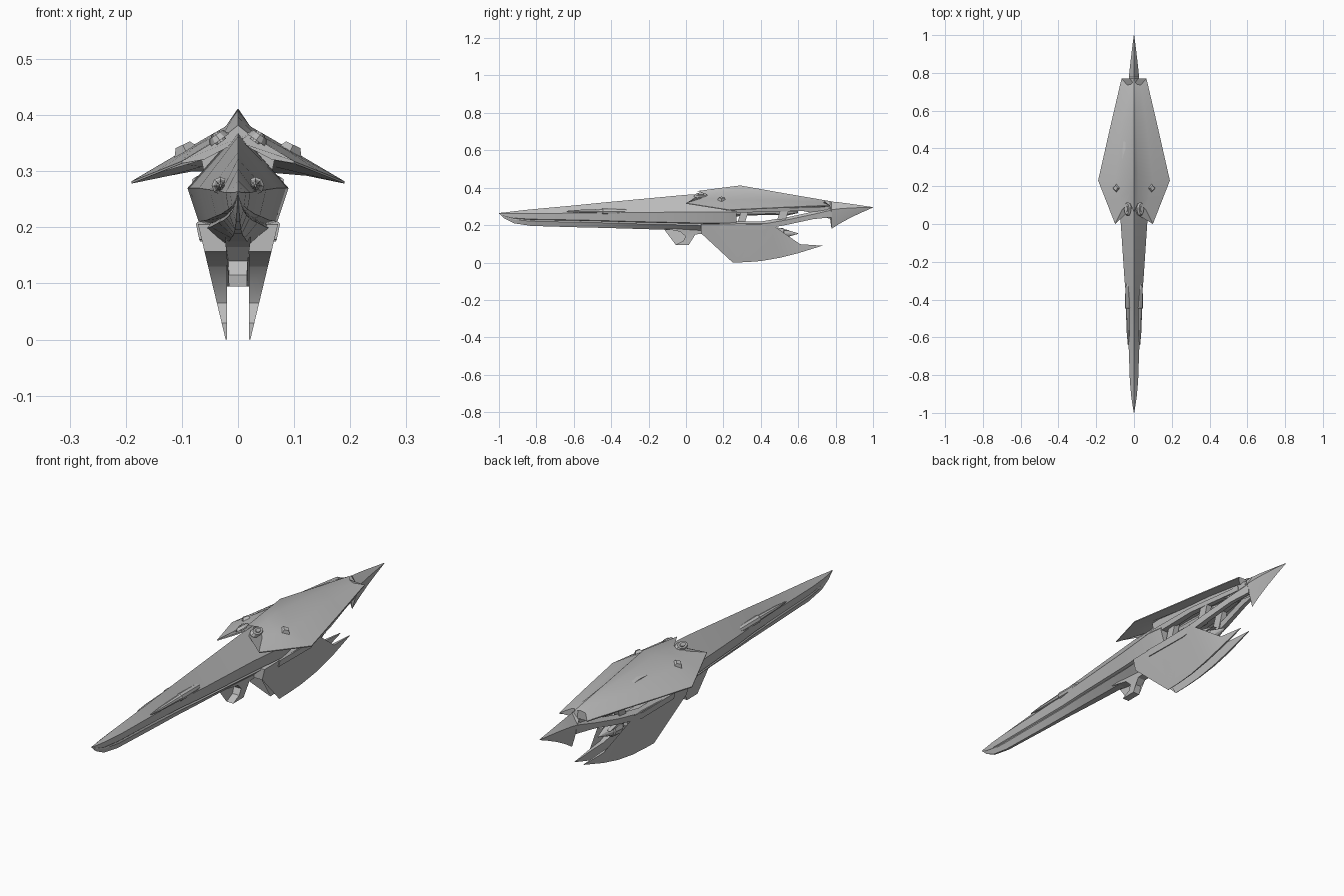
import bpy, bmesh, math
from mathutils import Matrix, Vector

if "Cube" in bpy.data.objects:
    bpy.data.objects.remove(bpy.data.objects["Cube"])

grey = bpy.data.materials.new("hull_grey")
grey.diffuse_color = (0.5, 0.5, 0.5, 1)
grey.use_nodes = True
grey.node_tree.nodes["Principled BSDF"].inputs["Base Color"].default_value = grey.diffuse_color


def finish(bm, name, mirror=False, angle=25):
    """Turn a bmesh into a named, shaded object, optionally mirrored in x."""
    if mirror:
        dup = bmesh.ops.duplicate(bm, geom=bm.verts[:] + bm.edges[:] + bm.faces[:])["geom"]
        for v in dup:
            if isinstance(v, bmesh.types.BMVert):
                v.co.x *= -1
    bmesh.ops.remove_doubles(bm, verts=bm.verts[:], dist=1e-5)
    bmesh.ops.recalc_face_normals(bm, faces=bm.faces[:])
    me = bpy.data.meshes.new(name)
    bm.to_mesh(me)
    bm.free()
    me.materials.append(grey)
    ob = bpy.data.objects.new(name, me)
    bpy.context.collection.objects.link(ob)
    bpy.ops.object.select_all(action='DESELECT')
    ob.select_set(True)
    bpy.context.view_layer.objects.active = ob
    bpy.ops.object.shade_smooth_by_angle(angle=math.radians(angle))
    return ob


def loft(name, rings, mirror=False):
    """Skin closed rings of equal length and cap both ends."""
    bm = bmesh.new()
    vs = [[bm.verts.new(p) for p in r] for r in rings]
    n = len(vs[0])
    for a, b in zip(vs, vs[1:]):
        for i in range(n):
            j = (i + 1) % n
            bm.faces.new((a[i], a[j], b[j], b[i]))
    bm.faces.new(vs[0])
    bm.faces.new(vs[-1])
    return finish(bm, name, mirror)


def ring(half):
    """Complete a half ring that starts and ends on the centre plane."""
    return half + [(-x, y, z) for x, y, z in half[-2:0:-1]]


def plate(name, outline, inner, outer, mirror=False):
    """Side outline (y, z) with inner and outer x given by functions."""
    bm = bmesh.new()
    a = [bm.verts.new((inner(y, z), y, z)) for y, z in outline]
    b = [bm.verts.new((outer(y, z), y, z)) for y, z in outline]
    for i in range(len(a)):
        j = (i + 1) % len(a)
        bm.faces.new((a[i], a[j], b[j], b[i]))
    caps = [bm.faces.new(a), bm.faces.new(b)]
    bmesh.ops.triangulate(bm, faces=caps)
    return finish(bm, name, mirror)


def beam(name, path, mirror=True):
    """Diamond-edged bar through (x, y, z, half width, half height)."""
    return loft(name, [[(x, y, z + h), (x + w, y, z + h * .3), (x + w * .7, y, z - h),
                        (x - w * .7, y, z - h), (x - w, y, z + h * .3)]
                       for x, y, z, w, h in path], mirror)


def lathe(name, profile, x, z, sides=10, mirror=False):
    """Round body along y from (y, radius) pairs."""
    return loft(name, [[(x + r * math.cos(2 * math.pi * i / sides), y,
                         z + r * math.sin(2 * math.pi * i / sides)) for i in range(sides)]
                       for y, r in profile], mirror)


# Long blade-like hull with a side groove: y, ridge z, half width, side z, lower z, keel z
hull = [(-1, .265, .001, .264, .263, .262), (-.97, .268, .006, .262, .25, .235),
        (-.92, .274, .014, .262, .238, .21), (-.83, .284, .022, .262, .232, .196),
        (-.6, .305, .030, .264, .228, .189), (-.43, .322, .037, .265, .224, .185),
        (-.3, .334, .050, .267, .220, .181), (0, .362, .070, .270, .213, .172),
        (.2, .372, .090, .270, .210, .165), (.27, .365, .080, .270, .215, .175)]
loft("hull", [ring([(0, y, zt), (w, y, zs), (w * .78, y, zl), (w * .6, y, zl - (zl - zb) * .1),
                    (w * .7, y, zl - (zl - zb) * .3), (w * .25, y, zb), (0, y, zb)])
              for y, zt, w, zs, zl, zb in hull])

# Broad roof shell with swept edges and notched ends
roof = [[(0, .06, .382), (.02, .11, .366), (.06, .08, .343), (.1, 0, .318)],
        [(0, .17, .397), (.022, .17, .374), (.08, .14, .342), (.145, .115, .3)],
        [(0, .29, .412), (.022, .26, .380), (.1, .23, .335), (.19, .23, .282)],
        [(0, .55, .366), (.014, .55, .352), (.065, .54, .330), (.122, .53, .296)],
        [(0, .72, .337), (.015, .72, .331), (.04, .71, .321), (.08, .71, .304)],
        [(0, .76, .330), (.015, .74, .326), (.035, .735, .319), (.066, .77, .306)]]
depth = (.03, .024, .022, .004)
loft("roof_shell", [ring(h + [(x, y, z - d) for (x, y, z), d in zip(h, depth)][::-1])
                    for h in roof])

# Spine beneath the roof
loft("spine", [ring([(0, y, zt), (w, y, zt - .02), (w * .8, y, zb), (0, y, zb)])
               for y, zt, w, zb in [(.2, .365, .07, .275), (.4, .365, .06, .285),
                                    (.6, .34, .045, .28), (.76, .322, .025, .25)]])

# Tail spike with a hooked lower fin: y, top, half width, bottom
loft("tail_spike", [ring([(0, y, zt), (w, y, zt * .7 + zb * .3), (w * .5, y, zt * .3 + zb * .7), (0, y, zb)])
                    for y, zt, w, zb in [(.68, .326, .022, .25), (.77, .328, .027, .235),
                                         (.778, .326, .027, .18), (.82, .322, .023, .207),
                                         (.88, .314, .016, .24), (.94, .305, .009, .268),
                                         (1, .296, .001, .294)]])

# Side arms joining the lower body to the tail
beam("lower_arm", [(.055, .18, .2, .02, .022), (.055, .4, .197, .018, .022),
                   (.046, .55, .224, .015, .02), (.03, .68, .252, .013, .02),
                   (.014, .78, .272, .01, .03)])
beam("upper_rail", [(.06, .2, .28, .022, .018), (.055, .45, .287, .018, .014),
                    (.02, .72, .29, .012, .014)])
for i, (y, w) in enumerate([(.29, .02), (.5, .022)]):
    plate(f"strut_{i + 1}", [(y - w, .2), (y + w, .2), (y + w + .03, .29), (y + .03 - w, .29)],
          lambda a, b: .03, lambda a, b: .055, True)
lathe("core", [(.26, .028), (.32, .022), (.46, .018), (.54, .022), (.6, .008)], 0, .272)

# Paired crescent fins sweeping down and back
crescent = [(.25, 0), (.3, .03), (.315, .065), (.3, .1), (.27, .13), (.22, .148), (.15, .156),
            (.08, .157), (.08, .205), (.45, .21), (.42, .19), (.405, .165), (.42, .135),
            (.46, .115), (.53, .1), (.61, .098), (.73, .09), (.6, .05), (.5, .025),
            (.4, .008), (.32, .002)]
plate("crescent_fin", crescent, lambda y, z: .02,
      lambda y, z: .022 + .24 * z * min(1, max(.06, (.73 - y) / .28)), True)
plate("fin_bridge", [(.24, .2), (.255, .146), (.3, .112), (.33, .095), (.4, .1), (.42, .2)],
      lambda y, z: -.022, lambda y, z: .022)

# Hooked keel under the mid body
plate("keel_hook", [(-.12, .182), (-.03, .165), (-.003, .14), (-.015, .115), (-.055, .095),
                    (.015, .095), (.025, .13), (.05, .15), (.12, .157), (.26, .15), (.26, .19)],
      lambda y, z: -.016 - .14 * max(0, z - .13), lambda y, z: .016 + .14 * max(0, z - .13))

# Engine between the fins
lathe("engine", [(.4, .02), (.44, .03), (.455, .022), (.48, .034), (.52, .03), (.525, .024),
                 (.6, .002)], 0, .155)
plate("engine_claw", [(.41, .165), (.44, .195), (.5, .185), (.56, .17), (.48, .172)],
      lambda y, z: .012, lambda y, z: .03, True)

# Side pods on the forward hull
lathe("side_pod", [(-.64, .002), (-.57, .008), (-.45, .012), (-.445, .016), (-.33, .015),
                   (-.29, .004)], .031, .274, 8, True)

# Round ports at the roof front
bm = bmesh.new()
slope = Matrix.Translation((.036, .08, .36)) @ Matrix.Rotation(math.radians(35), 4, 'Y')
for k, (r, h) in enumerate([(.026, .012), (.014, .02)]):
    bmesh.ops.create_cone(bm, cap_ends=True, segments=12, radius1=r, radius2=r * .75, depth=h,
                          matrix=slope @ Matrix.Diagonal((.8, 1.5, 1, 1)))
finish(bm, "roof_port", True)

# Small diamond studs on the roof
bm = bmesh.new()
bmesh.ops.create_cone(bm, cap_ends=True, segments=4, radius1=.024, radius2=.014, depth=.016,
                      matrix=Matrix.Translation((.095, .19, .34)) @ Matrix.Rotation(math.radians(25), 4, 'Y'))
finish(bm, "roof_stud", True)
